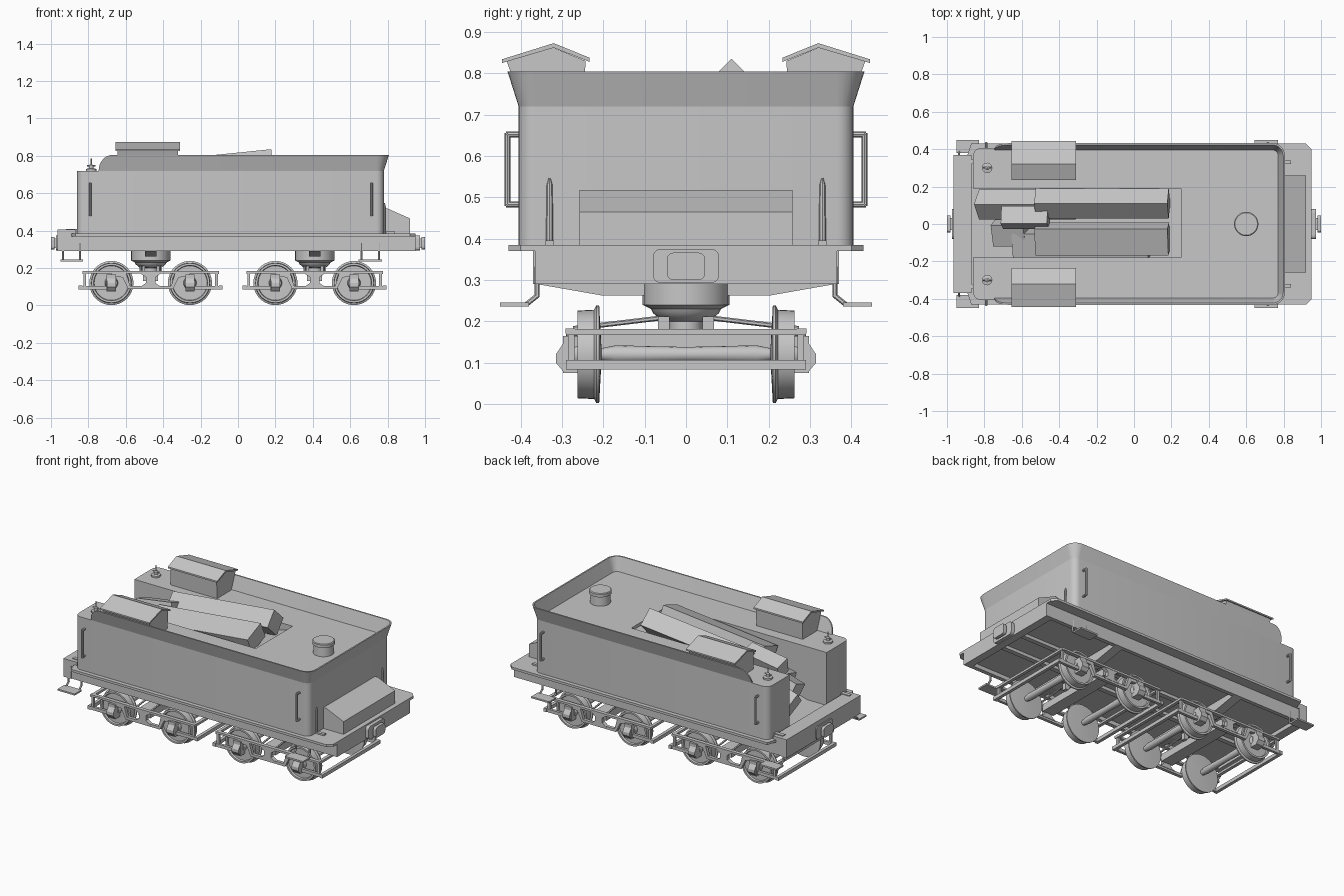
import bpy, bmesh, math
from mathutils import Matrix, Vector, Euler

cube = bpy.data.objects.get("Cube")
if cube:
    bpy.data.objects.remove(cube, do_unlink=True)

grey = bpy.data.materials.new("plain grey")
grey.use_nodes = True
grey.diffuse_color = (0.57, 0.57, 0.57, 1)
grey.node_tree.nodes["Principled BSDF"].inputs["Base Color"].default_value = (0.57, 0.57, 0.57, 1)
PLACE = {"x": lambda u, v, t: (t, u, v), "y": lambda u, v, t: (u, t, v), "z": lambda u, v, t: (u, v, t)}


def finish(name, bm, smooth=False):
    bmesh.ops.recalc_face_normals(bm, faces=bm.faces)
    mesh = bpy.data.meshes.new(name)
    bm.to_mesh(mesh)
    bm.free()
    mesh.materials.append(grey)
    obj = bpy.data.objects.new(name, mesh)
    bpy.context.collection.objects.link(obj)
    if smooth:
        bpy.ops.object.select_all(action="DESELECT")
        obj.select_set(True)
        bpy.context.view_layer.objects.active = obj
        bpy.ops.object.shade_smooth_by_angle(angle=math.radians(35))
    return obj


def loft(name, rings, smooth=False):
    bm = bmesh.new()
    loops = [[bm.verts.new(p) for p in ring] for ring in rings]
    for a, b in zip(loops, loops[1:]):
        for i in range(len(a)):
            j = (i + 1) % len(a)
            bm.faces.new((a[i], a[j], b[j], b[i]))
    bm.faces.new(loops[0])
    bm.faces.new(loops[-1])
    return finish(name, bm, smooth)


def prism(name, outline, axis, start, end, smooth=False):
    return loft(name, [[PLACE[axis](u, v, t) for u, v in outline] for t in (start, end)], smooth)


def lathe(name, profile, axis, centre, segments=32):
    turns = [math.tau * i / segments for i in range(segments)]
    return loft(name, [[Vector(PLACE[axis](r * math.cos(a), r * math.sin(a), h)) + Vector(centre)
                        for a in turns] for r, h in profile], True)


def block(name, centre, size, turn=(0, 0, 0)):
    bm = bmesh.new()
    bmesh.ops.create_cube(bm, size=1, matrix=Matrix.LocRotScale(Vector(centre), Euler(turn), Vector(size)))
    return finish(name, bm)


def box(name, x0, x1, y0, y1, z0, z1):
    return block(name, ((x0 + x1) / 2, (y0 + y1) / 2, (z0 + z1) / 2), (abs(x1 - x0), abs(y1 - y0), z1 - z0))


def rod(name, points, radius, sides=8):
    bm = bmesh.new()
    for p, q in zip(points, points[1:]):
        p, q = Vector(p), Vector(q)
        spin = (q - p).to_track_quat("Z", "Y").to_matrix().to_4x4()
        bmesh.ops.create_cone(bm, cap_ends=True, segments=sides, radius1=radius, radius2=radius,
                              depth=(q - p).length + radius, matrix=Matrix.Translation((p + q) / 2) @ spin)
    return finish(name, bm, True)


def arc(cx, cy, r, start, end, steps=6):
    angles = [math.radians(start + (end - start) * i / steps) for i in range(steps + 1)]
    return [(cx + r * math.cos(a), cy + r * math.sin(a)) for a in angles]


def rounded(w, z0, z1, r):
    return (arc(w - r, z1 - r, r, 90, 0, 3) + arc(w - r, z0 + r, r, 0, -90, 3)
            + arc(r - w, z0 + r, r, -90, -180, 3) + arc(r - w, z1 - r, r, 180, 90, 3))


# Tank: U-shaped plan with the coal bay open at the front
FRONT, REAR, SIDE, DECK, RIM, FLOOR = -0.86, 0.78, 0.405, 0.72, 0.805, 0.385
R = 0.04
plan = [(0.25, 0.19), (FRONT, 0.19)] + arc(FRONT + R, SIDE - R, R, 180, 90)
plan += arc(REAR - R, SIDE - R, R, 90, 0) + arc(REAR - R, R - SIDE, R, 0, -90)
plan += arc(FRONT + R, R - SIDE, R, -90, -180) + [(FRONT, -0.18), (0.25, -0.18)]
prism("tank_body", plan, "z", FLOOR, DECK, True)
prism("coal_slope", [(0.25, 0.7), (0.25, FLOOR), (-0.72, FLOOR)], "y", -0.18, 0.19)

# Flared rim that sweeps up behind the front legs
half = []
for i in range(9):
    a = math.pi / 2 * i / 8
    half.append(((-0.745 + 0.075 * (1 - math.cos(a)), SIDE), (0, 1), math.sin(a)))
for p in arc(REAR - R, SIDE - R, R, 90, 0):
    n = Vector((p[0] - REAR + R, p[1] - SIDE + R)).normalized()
    half.append((p, tuple(n), 1))
path = half + [((p[0], -p[1]), (n[0], -n[1]), f) for p, n, f in reversed(half)]
bm = bmesh.new()
rows = []
for (x, y), (nx, ny), f in path:
    lean = 0.027 * f
    rows.append([bm.verts.new((x + nx * d, y + ny * d, DECK + (RIM - DECK) * h))
                 for d, h in ((0, 0), (lean, f), (lean - 0.009, f), (-0.009, 0))])
for a, b in zip(rows, rows[1:]):
    for i in range(4):
        bm.faces.new((a[i], a[(i + 1) % 4], b[(i + 1) % 4], b[i]))
finish("flared_rim", bm, True)

# Coal: long lumps over the slope, shorter lumps stepping down to the bay floor
block("coal_long_left", (-0.17, 0.11, 0.72), (0.715, 0.113, 0.113), (math.pi / 4, -0.1, 0))
block("coal_long_right", (-0.17, -0.08, 0.695), (0.715, 0.15, 0.1), (0.35, -0.1, 0))
block("coal_lower_right", (-0.28, -0.105, 0.59), (0.74, 0.14, 0.1), (0.3, -0.22, 0))
block("coal_lower_left", (-0.57, 0.105, 0.58), (0.55, 0.113, 0.113), (math.pi / 4, -0.35, 0))
block("coal_lump_top", (-0.58, 0.035, 0.67), (0.25, 0.1, 0.1), (-0.3, -0.15, 0))
block("coal_lump_low", (-0.66, -0.045, 0.52), (0.18, 0.12, 0.1), (0.4, -0.3, 0))

# Water filler and rear box
lathe("water_filler", [(0.06, DECK), (0.057, 0.775), (0.065, 0.778), (0.065, 0.797), (0.06, 0.801)], "z", (0.6, 0, 0))
prism("rear_box", [(REAR, FLOOR), (0.92, FLOOR), (0.92, 0.465), (0.8, 0.518), (REAR, 0.518)], "y", -0.258, 0.258)

# Footplate and underframe
prism("footplate", [(-0.965, -0.37), (-0.89, -0.37), (-0.87, -0.43), (0.92, -0.43), (0.95, -0.4),
                    (0.95, 0.4), (0.92, 0.43), (-0.87, 0.43), (-0.89, 0.37), (-0.965, 0.37)], "z", 0.37, FLOOR)
box("front_tread", -0.965, -0.87, -0.37, 0.37, FLOOR, 0.405)
box("front_beam", -0.965, -0.91, -0.37, 0.37, 0.29, 0.37)
box("rear_beam", 0.9, 0.95, -0.365, 0.365, 0.29, 0.37)
box("frame_floor", -0.92, 0.92, -0.36, 0.36, 0.315, 0.372)
for s in (1, -1):
    box("side_sill", -0.93, 0.93, s * 0.34, s * 0.365, 0.29, 0.37)
    box("centre_sill", -0.93, 0.93, s * 0.07, s * 0.1, 0.295, 0.37)
    box("front_bracket", -0.92, -0.86, s * 0.32, s * 0.345, FLOOR, 0.41)

# Couplers
for s, inner in ((1, 0.95), (-1, -0.965)):
    prism("coupler_plate", rounded(0.08, 0.293, 0.375, 0.018), "x", inner, s * 0.972)
    box("coupler_neck", s * 0.96, s * 0.985, -0.032, 0.032, 0.308, 0.357)
    prism("coupler_head", rounded(0.046, 0.3, 0.366, 0.015), "x", s * 0.98, s)

for s in (1, -1):
    # Tool boxes with pitched roofs, fitted inside the flare
    prism("tool_box", [(s * 0.248, DECK), (s * 0.39, DECK), (s * 0.425, RIM), (s * 0.434, 0.83), (s * 0.32, 0.862),
                       (s * 0.243, 0.83)], "x", -0.645, -0.32)
    prism("tool_box_roof", [(s * 0.234, 0.828), (s * 0.32, 0.862), (s * 0.445, 0.825), (s * 0.445, 0.834),
                            (s * 0.32, 0.873), (s * 0.234, 0.838)], "x", -0.655, -0.31)
    # Small valves on the front legs
    lathe("valve", [(0.028, DECK), (0.028, 0.73), (0.012, 0.733), (0.012, 0.75), (0.004, 0.755), (0.004, 0.787)],
          "z", (-0.785, s * 0.3, 0), 12)
    rod("valve_handle", [(-0.805, s * 0.3, 0.748), (-0.765, s * 0.3, 0.748)], 0.004)
    # Grab rails and rear lamp irons
    for x in (-0.79, 0.715):
        rod("grab_rail", [(x, s * 0.4, 0.652), (x, s * 0.432, 0.652), (x, s * 0.432, 0.483), (x, s * 0.4, 0.483)], 0.007)
    lathe("lamp_iron", [(0.009, FLOOR), (0.007, 0.53), (0.002, 0.547)], "z", (0.783, s * 0.33, 0), 8)
    box("lamp_iron_foot", 0.79, 0.84, s * 0.32, s * 0.34, FLOOR, 0.395)
    # Steps on bent hangers
    for x0, x1 in ((-0.95, -0.83), (0.645, 0.77)):
        box("step_tread", x0, x1, s * 0.38, s * 0.45, 0.236, 0.246)
        for x in (x0 + 0.015, x1 - 0.015):
            rod("step_hanger", [(x, s * 0.36, 0.33), (x, s * 0.36, 0.262), (x, s * 0.385, 0.242)], 0.006, 6)

# Trucks
AXLE, BASE = 0.12, 0.21
wheel = [(0.025, 0.205), (0.118, 0.21), (0.118, 0.217), (0.108, 0.222), (0.106, 0.262), (0.095, 0.262),
         (0.092, 0.25), (0.035, 0.25), (0.03, 0.27)]
for cx in (-0.467, 0.41):
    prism("body_bolster", [(-0.36, 0.29), (-0.2, 0.262), (0.2, 0.262), (0.36, 0.29), (0.36, 0.34), (-0.36, 0.34)],
          "x", cx - 0.03, cx + 0.03)
    lathe("centre_plate", [(0.105, 0.3), (0.105, 0.24), (0.085, 0.23), (0.08, 0.22), (0.06, 0.203), (0.04, 0.2),
                           (0.04, 0.16)], "z", (cx, 0, 0), 24)
    box("truck_bolster", cx - 0.04, cx + 0.04, -0.27, 0.27, 0.13, 0.175)
    for e in (1, -1):
        ax = cx + e * BASE
        lathe("axle", [(0.016, -0.3), (0.016, -0.2), (0.022, -0.17), (0.018, 0), (0.022, 0.17), (0.016, 0.2),
                       (0.016, 0.3)], "y", (ax, 0, AXLE), 16)
        box("end_beam_top", cx + e * 0.345, cx + e * 0.365, -0.29, 0.29, 0.167, 0.181)
        box("end_beam_low", cx + e * 0.365, cx + e * 0.385, -0.29, 0.29, 0.084, 0.106)
        for s in (1, -1):
            lathe("wheel", [(r, s * h) for r, h in wheel], "y", (ax, 0, AXLE), 40)
            box("journal_box", ax - 0.025, ax + 0.025, s * 0.25, s * 0.298, 0.075, 0.165)
            prism("journal_cover", [(s * 0.298, 0.08), (s * 0.315, 0.1), (s * 0.315, 0.12), (s * 0.298, 0.145)],
                  "x", ax - 0.024, ax + 0.024)
            # Slim side frame: top chord, arched lower chord and waisted post
            prism("lower_chord", [(ax, 0.172), (ax - e * 0.08, 0.172), (cx + e * 0.11, 0.105), (cx, 0.105),
                                  (cx, 0.088), (cx + e * 0.12, 0.088), (ax - e * 0.06, 0.15), (ax, 0.155)],
                  "y", s * 0.268, s * 0.288)
            prism("centre_post", [(cx, 0.172), (cx + e * 0.055, 0.172), (cx + e * 0.025, 0.15), (cx + e * 0.025, 0.12),
                                  (cx + e * 0.055, 0.1), (cx, 0.1)], "y", s * 0.265, s * 0.29)
            box("frame_tip", ax + e * 0.02, cx + e * 0.375, s * 0.27, s * 0.287, 0.085, 0.105)
            box("frame_tip_post", cx + e * 0.345, cx + e * 0.36, s * 0.27, s * 0.285, 0.095, 0.175)
            rod("truss_strut", [(cx + e * 0.05, s * 0.07, 0.207), (cx + e * 0.05, s * 0.27, 0.183)], 0.006, 6)
            box("strut_block", cx + e * 0.03, cx + e * 0.06, s * 0.04, s * 0.068, 0.17, 0.212)
    for s in (1, -1):
        box("top_bar", cx - 0.365, cx + 0.365, s * 0.268, s * 0.292, 0.17, 0.183)
